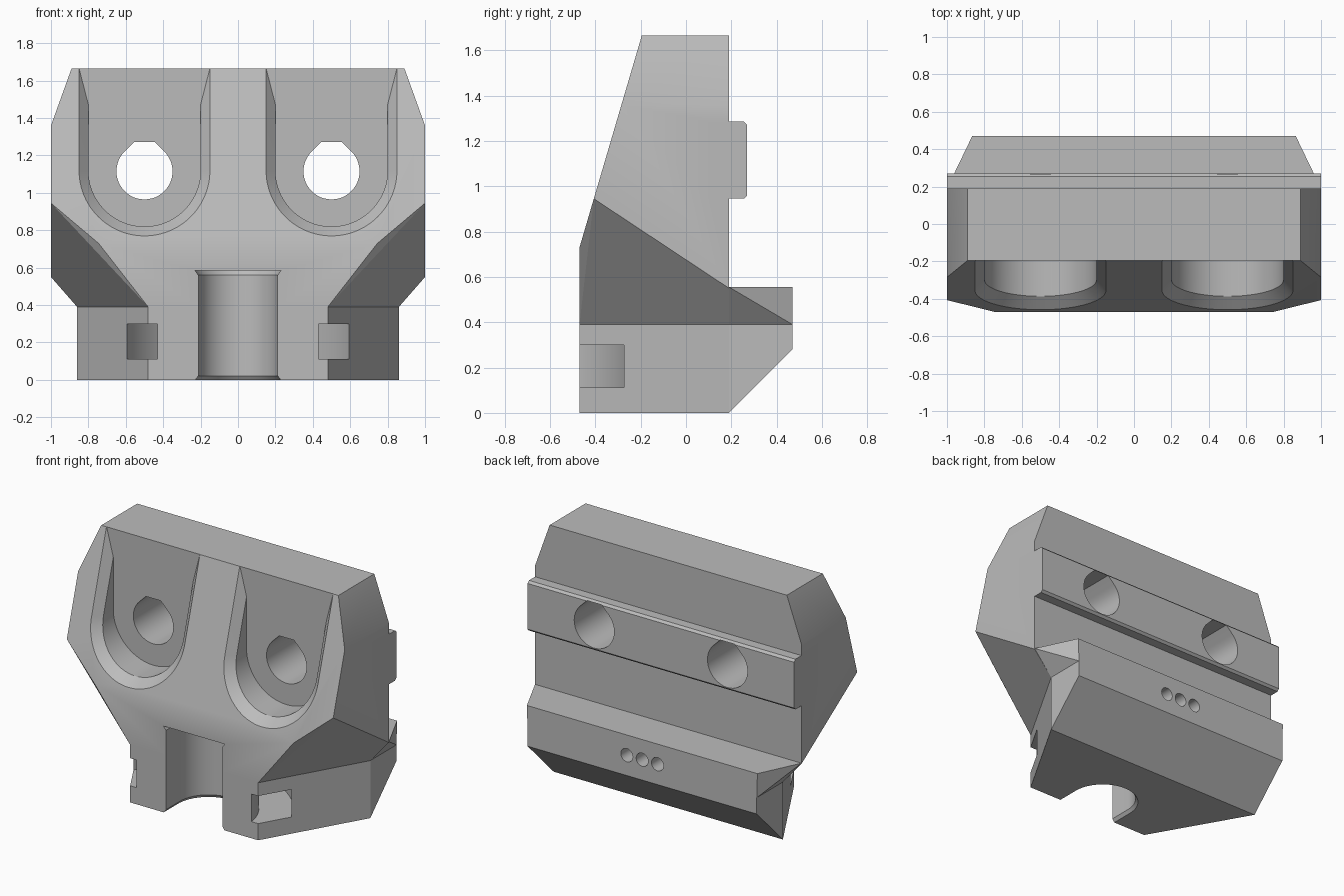
import bpy, bmesh, math

if "Cube" in bpy.data.objects:
    bpy.data.objects.remove(bpy.data.objects["Cube"], do_unlink=True)

grey = bpy.data.materials.new("plain_grey")
grey.use_nodes = True
colour = (0.5, 0.5, 0.5, 1)
grey.diffuse_color = colour
grey.node_tree.nodes["Principled BSDF"].inputs["Base Color"].default_value = colour


def hull(name, points):
    """Convex solid around the points."""
    bm = bmesh.new()
    verts = [bm.verts.new(p) for p in points]
    res = bmesh.ops.convex_hull(bm, input=verts)
    loose = {g for g in res["geom_interior"] + res["geom_unused"] if isinstance(g, bmesh.types.BMVert)}
    bmesh.ops.delete(bm, geom=list(loose), context="VERTS")
    bmesh.ops.dissolve_limit(bm, angle_limit=0.005, verts=bm.verts, edges=bm.edges)
    bmesh.ops.recalc_face_normals(bm, faces=bm.faces)
    mesh = bpy.data.meshes.new(name)
    bm.to_mesh(mesh)
    bm.free()
    mesh.materials.append(grey)
    obj = bpy.data.objects.new(name, mesh)
    bpy.context.collection.objects.link(obj)
    return obj


def mirrored(points):
    return [(s * x, y, z) for x, y, z in points for s in (1, -1)]


def combine(target, tool, operation):
    """Apply a boolean and discard the tool."""
    mod = target.modifiers.new("boolean", "BOOLEAN")
    mod.operation, mod.solver, mod.object = operation, "EXACT", tool
    bpy.context.view_layer.objects.active = target
    bpy.ops.object.modifier_apply(modifier=mod.name)
    bpy.data.objects.remove(tool, do_unlink=True)


def arc(radius, start=0, end=360, steps=48):
    angles = [math.radians(start + (end - start) * i / steps) for i in range(steps + 1)]
    return [(radius * math.cos(a), radius * math.sin(a)) for a in angles]


def front(z):
    """Depth of the sloping front face at a height."""
    return -0.47 + (z - 0.73) * 0.294


# Upper body, flaring out above the neck
body = hull("carriage_body", mirrored([
    (0.89, front(1.665), 1.665), (0.89, 0.19, 1.665),
    (1, front(1.36), 1.36), (1, 0.19, 1.36),
    (1, front(0.945), 0.945), (1, 0.19, 0.55),
    (0.745, -0.47, 0.73), (0.48, -0.47, 0.39), (0.86, 0.19, 0.39)]))

# Lower block with sloped rear underside
combine(body, hull("lower_block", mirrored(
    [(x, y, z) for x, y in ((0.48, -0.47), (0.86, 0.19)) for z in (0, 0.39)]
    + [(0.86, 0.47, 0.28), (0.86, 0.47, 0.39)])), "UNION")

# Rear ledge
combine(body, hull("rear_ledge", mirrored([
    (1, 0.19, 0.555), (0.865, 0.47, 0.555), (0.86, 0.47, 0.39), (0.86, 0.19, 0.39)])), "UNION")

# Rear rib with eased edges
combine(body, hull("rear_rib", mirrored(
    [(1, y, 1.115 + s * h) for s in (1, -1)
     for y, h in ((0.1, 0.17), (0.255, 0.17), (0.27, 0.155))])), "UNION")

# Screw pockets with chamfered rims, and teardrop through holes
FLOOR, MID, RIM = -0.194, 1.12, 0.057
for cx in (-0.5, 0.5):
    inner = arc(0.3, 180, 360)
    outer = arc(0.4, 180, 360)
    pocket = [(cx + x, y, MID + z) for x, z in inner + [(-0.3, 0.7), (0.3, 0.7)] for y in (-0.7, FLOOR)]
    combine(body, hull("pocket_cutter", pocket), "DIFFERENCE")
    rim = [(cx + x, front(MID + z) + RIM, MID + z) for x, z in inner]
    rim += [(cx + x, front(MID + z) - RIM, MID + z) for x, z in outer]
    rim += [(cx + s * x, FLOOR, z) for s in (-1, 1) for x, z in ((0.3, 1.472), (0.4, 1.86))]
    combine(body, hull("rim_cutter", rim), "DIFFERENCE")
    hole = arc(0.15) + [(-0.055, 0.157), (0.055, 0.157)]
    combine(body, hull("hole_cutter", [(cx + x, y, 1.115 + z) for x, z in hole for y in (-0.3, 0.4)]), "DIFFERENCE")


def channel(radius_low, radius_high, low, high):
    """Upright round-backed channel open to the front."""
    points = []
    for r, z in ((radius_low, low), (radius_high, high)):
        points += [(x, y - 0.315, z) for x, y in arc(r, 0, 180) + [(-r, -0.4), (r, -0.4)]]
    combine(body, hull("channel_cutter", points), "DIFFERENCE")


# Cable channel with flared ends
channel(0.212, 0.212, -0.1, 0.57)
channel(0.232, 0.212, -0.005, 0.022)
channel(0.212, 0.23, 0.56, 0.585)

# Curved strap slot wrapping behind the channel
slot, core = [hull("slot_cutter", [(x, y - 0.537, z) for x, y in arc(r, steps=72) for z in (low, high)])
              for r, low, high in ((0.65, 0.113, 0.3), (0.437, 0, 0.5))]
combine(slot, core, "DIFFERENCE")
combine(body, slot, "DIFFERENCE")

# Three small holes in the rear ledge
for cx in (-0.115, 0, 0.115):
    combine(body, hull("small_hole_cutter", [(cx + x, y, 0.418 + z) for x, z in arc(0.045, steps=24)
                                             for y in (0.25, 0.6)]), "DIFFERENCE")

# Smooth the round walls, keep the edges sharp
bpy.ops.object.select_all(action="DESELECT")
body.select_set(True)
bpy.context.view_layer.objects.active = body
bpy.ops.object.shade_smooth_by_angle(angle=math.radians(20))
